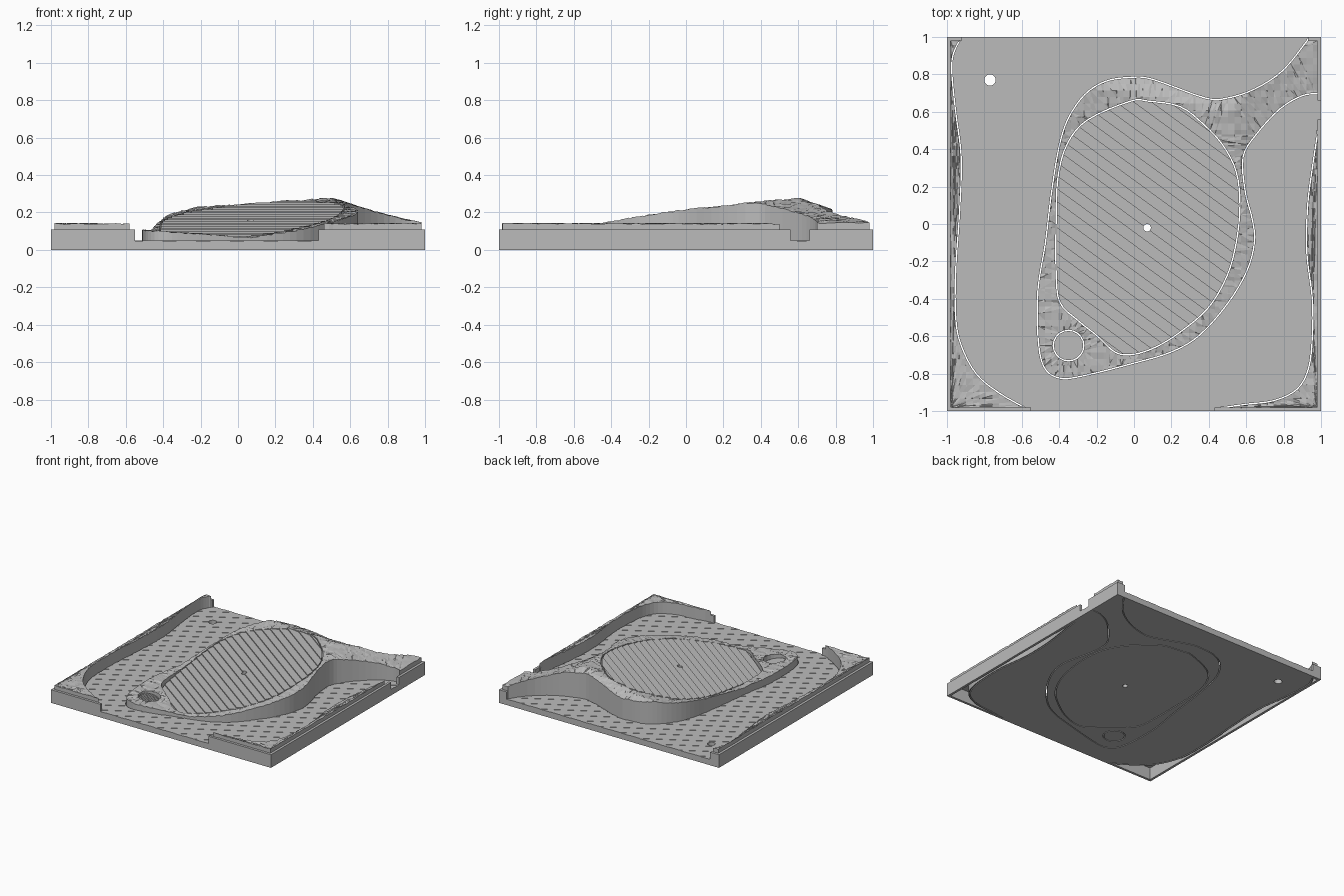
import bpy, bmesh, math, random
from mathutils import Vector

random.seed(4)
cube = bpy.data.objects.get("Cube")
if cube:
    bpy.data.objects.remove(cube)

grey = bpy.data.materials.new("light_grey")
grey.use_nodes = True
grey.diffuse_color = (0.5, 0.5, 0.5, 1)
grey.node_tree.nodes["Principled BSDF"].inputs["Base Color"].default_value = grey.diffuse_color

FLOOR = 0.048      # height of the sunken field
FRAME = 0.108      # height of the outer wall
INNER = 0.98       # inside face of the outer wall


def smooth(points, closed=False, steps=4):
    """Catmull-Rom curve through the points."""
    pts = [Vector(p) for p in points]
    count = len(pts)
    out = []
    for i in range(count if closed else count - 1):
        if closed:
            a, b, c, d = (pts[(i + k) % count] for k in (-1, 0, 1, 2))
        else:
            a, b, c, d = (pts[min(max(i + k, 0), count - 1)] for k in (-1, 0, 1, 2))
        for s in range(steps):
            t = s / steps
            out.append((b * 2 + (c - a) * t + (a * 2 - b * 5 + c * 4 - d) * t * t
                        + (b * 3 - a - c * 3 + d) * t ** 3) / 2)
    if not closed:
        out.append(pts[-1])
    return out


def offset(curve, dist, closed=False):
    """Move a curve sideways, to the left of its direction."""
    out = []
    n = len(curve)
    for i, p in enumerate(curve):
        before = curve[i - 1] if closed or i else p
        after = curve[(i + 1) % n] if closed or i < n - 1 else p
        d = (after - before).normalized()
        out.append(p + Vector((-d.y, d.x)) * dist)
    return out


def circle(x, y, radius, sides=20):
    return [Vector((x + radius * math.cos(math.tau * i / sides),
                    y + radius * math.sin(math.tau * i / sides))) for i in range(sides)]


def finish(name, bm):
    bmesh.ops.recalc_face_normals(bm, faces=bm.faces)
    mesh = bpy.data.meshes.new(name)
    bm.to_mesh(mesh)
    bm.free()
    mesh.materials.append(grey)
    obj = bpy.data.objects.new(name, mesh)
    bpy.context.collection.objects.link(obj)
    return obj


def cut(bm, normal, spacing):
    """Slice a flat sheet by parallel lines and return the cut edges."""
    normal = Vector((normal[0], normal[1], 0)).normalized()
    edges = []
    for k in range(-int(1.5 / spacing), int(1.5 / spacing) + 1):
        geom = bm.verts[:] + bm.edges[:] + bm.faces[:]
        res = bmesh.ops.bisect_plane(bm, geom=geom, plane_co=normal * (k + 0.37) * spacing,
                                     plane_no=normal, dist=1e-6)
        edges += [e for e in res["geom_cut"] if isinstance(e, bmesh.types.BMEdge)]
    return edges


def slab(name, loops, height, bottom=0.0, grid=0, terrace=None, rough=0.0):
    """Solid with outline and holes; its top follows height(x, y), smooth or in terraces."""
    bm = bmesh.new()
    for loop in loops:
        verts = [bm.verts.new((p.x, p.y, bottom)) for p in loop]
        for i, v in enumerate(verts):
            bm.edges.new((verts[i - 1], v))
    bmesh.ops.triangle_fill(bm, use_beauty=True, edges=bm.edges[:], normal=(0, 0, 1))
    if grid:
        cut(bm, (1, 0), grid)
        cut(bm, (0, 1), grid)
    if terrace:
        direction, spacing = terrace
        edges = [e for e in cut(bm, direction, spacing) if e.is_valid]
        bmesh.ops.split_edges(bm, edges=edges)
        unit = Vector(direction).normalized()
    res = bmesh.ops.extrude_face_region(bm, geom=bm.faces[:], use_keep_orig=True)
    top = [g for g in res["geom"] if isinstance(g, bmesh.types.BMFace)]
    if terrace:
        for f in top:
            along = f.calc_center_median().xy.dot(unit)
            band = math.floor(along / spacing - 0.37)
            at = unit * (band + 0.87) * spacing
            for v in f.verts:
                v.co.z = height(at.x, at.y)
    else:
        for v in {v for f in top for v in f.verts}:
            v.co.z = height(v.co.x, v.co.y) + random.uniform(-rough, rough)
    return finish(name, bm)


def box(name, x0, x1, y0, y1, z1):
    corners = [Vector(c) for c in ((x0, y0), (x1, y0), (x1, y1), (x0, y1))]
    return slab(name, [corners], lambda x, y: z1)


# Outlines seen from above
mound_curve = smooth([
    (.93, .98), (.8, .82), (.65, .72), (.5, .67), (.38, .67), (.1, .77), (-.02, .78),
    (-.15, .76), (-.26, .69), (-.35, .56), (-.4, .4), (-.44, .15), (-.47, -.1), (-.51, -.35),
    (-.51, -.6), (-.48, -.76), (-.4, -.82), (-.28, -.81), (0, -.74), (.2, -.68), (.35, -.59),
    (.5, -.42), (.6, -.25), (.64, -.1), (.63, .02), (.59, .18), (.58, .36), (.65, .48),
    (.78, .62), (.9, .69), (INNER, .7)])
green_curve = smooth([
    (.08, .66), (-.02, .66), (-.25, .56), (-.36, .43), (-.41, .25), (-.42, 0), (-.42, -.25),
    (-.4, -.42), (-.3, -.52), (-.2, -.6), (-.1, -.69), (0, -.7), (.12, -.66), (.25, -.58),
    (.4, -.45), (.5, -.28), (.55, -.1), (.57, .1), (.55, .28), (.48, .42), (.38, .53),
    (.25, .63)], closed=True)
left_curve = smooth([
    (-.93, INNER), (-.965, .9), (-.97, .8), (-.95, .6), (-.92, .35), (-.93, .05), (-.95, -.25),
    (-.95, -.5), (-.92, -.65), (-.84, -.8), (-.72, -.9), (-.58, -INNER)])
right_curve = smooth([
    (.46, -INNER), (.6, -.96), (.75, -.94), (.87, -.88), (.93, -.77), (.95, -.6), (.95, -.4),
    (.92, -.15), (.925, .1), (.95, .3), (INNER, .5)])
GAP = 0.007


def plane(x, y):
    return 0.155 + 0.13 * y + 0.095 * x


def mound_height(x, y):
    dx, dy = max(INNER - x, 0), max(INNER - y, 0)
    ridge = min(plane(x, y), 0.278, 0.145 + 0.2 * dx + 0.17 * dx * dx, 0.145 + 0.35 * dy)
    return max(ridge, 0.07 - 0.07 * x)


# Sunken field around the mound, with faint diagonal mowing bands
stripe = ((-.5, .87), .045)


def field_height(x, y):
    band = round(Vector((x, y)).dot(Vector(stripe[0]).normalized()) / stripe[1] - 0.87)
    return FLOOR + 0.002 * (band % 2)


mound_side = offset(mound_curve, -GAP)
field = (left_curve + [Vector((-.55, -1)), Vector((.43, -1))] + right_curve
         + [Vector((1, .56)), Vector((1, .66))] + mound_side[::-1]
         + [Vector((.93, 1)), Vector((-.92, 1))])
slab("field", [field, circle(-.77, .77, .03)], field_height, terrace=stripe)

# Raised mound with a sloping top and an arm to the back corner
bunker = (-.35, -.65)
slab("mound", [mound_curve + [Vector((INNER, INNER))], green_curve, circle(*bunker, .085)],
     mound_height, grid=.035, rough=.004)

# Terraced green set into the mound, with a hole
slab("green", [offset(green_curve, GAP, closed=True), circle(.07, -.02, .02)],
     plane, terrace=((.095, .13), .056))

# Small round bunker with fine steps
slab("bunker", [circle(*bunker, .078)],
     lambda x, y: .07 - .25 * (x - bunker[0]), terrace=((1, 0), .012))

# Hollow raised borders: rough lid plus a skirt along the field edge
for side, curve, ends in (("right", left_curve, [(-INNER, -INNER), (-INNER, INNER)]),
                          ("left", right_curve, [(INNER, -INNER)])):
    turn = -GAP
    edge = offset(curve, turn)
    edge[0], edge[-1] = curve[0], curve[-1]
    slab(side + "_border", [edge + [Vector(p) for p in ends]],
         lambda x, y: .14, bottom=.1, grid=.035, rough=.004)
    inner = offset(edge, turn)
    inner[0], inner[-1] = edge[0] + Vector((turn, 0)), edge[-1] + Vector((turn, 0))
    slab(side + "_border_skirt", [edge + inner[::-1]], lambda x, y: .102)

# Outer frame walls, open where the field meets the edge
for name, *size in (("front_wall_right", -1, -.55, -1, -INNER),
                    ("front_wall_left", .43, 1, -1, -INNER),
                    ("right_wall", -1, -INNER, -INNER, INNER),
                    ("left_wall_front", INNER, 1, -INNER, .56),
                    ("left_wall_back", INNER, 1, .66, INNER),
                    ("back_wall_right", -1, -.92, INNER, 1),
                    ("back_wall_left", .93, 1, INNER, 1)):
    box(name, *size, FRAME)
